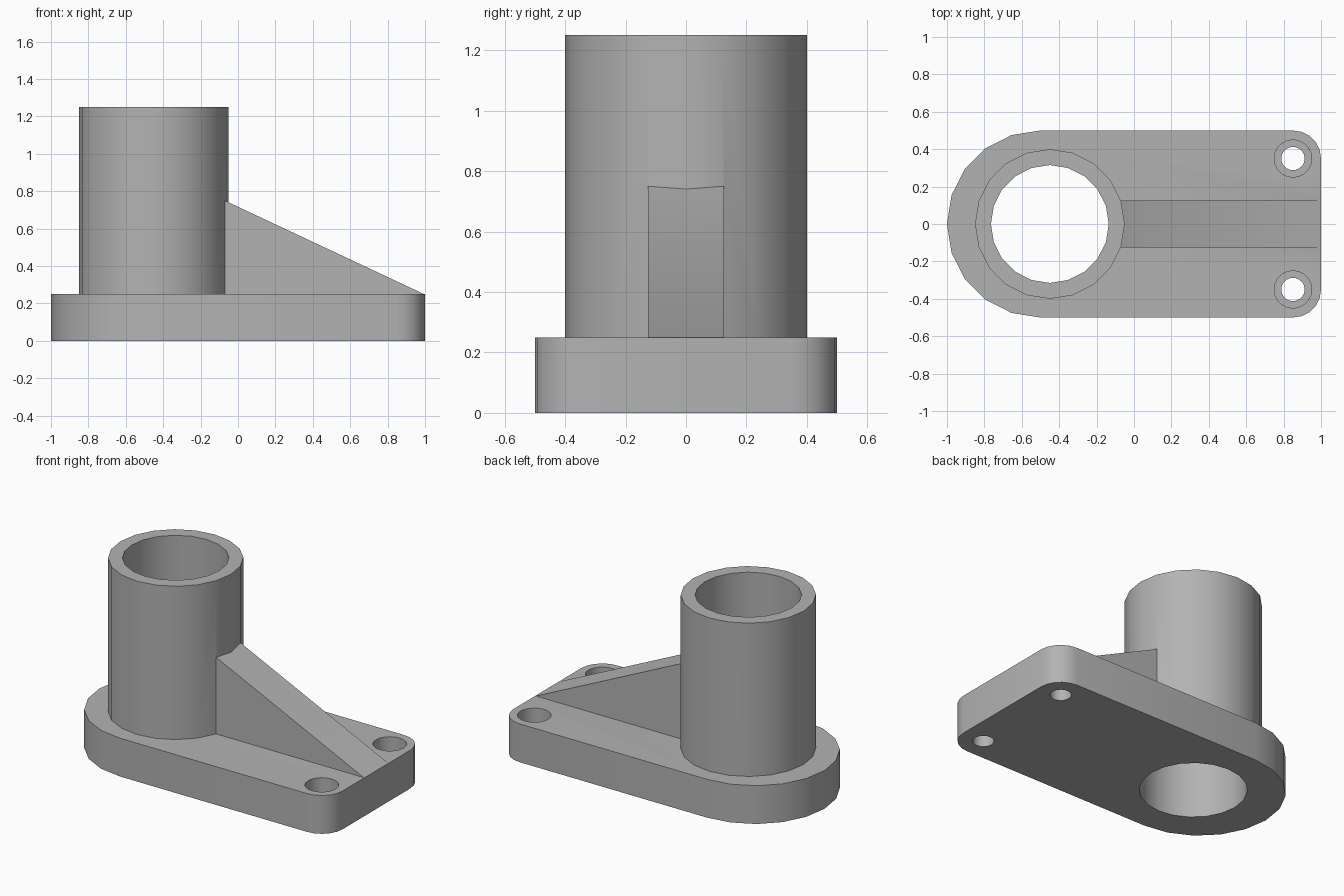
import bpy, bmesh
from math import cos, sin, radians
from mathutils import Vector

cube = bpy.data.objects.get("Cube")
if cube:
    bpy.data.objects.remove(cube, do_unlink=True)

grey = bpy.data.materials.new("mid grey")
grey.use_nodes = True
colour = (0.45, 0.45, 0.45, 1)
grey.diffuse_color = colour
grey.node_tree.nodes["Principled BSDF"].inputs["Base Color"].default_value = colour

STEP = 18  # degrees per facet on every round


def arc(cx, cy, r, start, end):
    return [(cx + r * cos(radians(a)), cy + r * sin(radians(a)))
            for a in range(start, end + 1, STEP)]


def prism(name, points, direction):
    """Closed solid swept from a ring of 3D points along a direction."""
    bm = bmesh.new()
    face = bm.faces.new([bm.verts.new(p) for p in points])
    swept = bmesh.ops.extrude_face_region(bm, geom=[face])["geom"]
    bmesh.ops.translate(bm, vec=Vector(direction),
                        verts=[v for v in swept if isinstance(v, bmesh.types.BMVert)])
    bmesh.ops.recalc_face_normals(bm, faces=bm.faces)
    mesh = bpy.data.meshes.new(name)
    bm.to_mesh(mesh)
    bm.free()
    mesh.materials.append(grey)
    obj = bpy.data.objects.new(name, mesh)
    bpy.context.collection.objects.link(obj)
    return obj


def upright(name, outline, z0, z1):
    return prism(name, [(x, y, z0) for x, y in outline], (0, 0, z1 - z0))


def cylinder(name, x, y, r, z0, z1):
    return upright(name, arc(x, y, r, 0, 360 - STEP), z0, z1)


def combine(target, tool, operation):
    mod = target.modifiers.new(tool.name, "BOOLEAN")
    mod.operation, mod.solver, mod.object = operation, "EXACT", tool
    bpy.context.view_layer.objects.active = target
    bpy.ops.object.modifier_apply(modifier=mod.name)
    bpy.data.objects.remove(tool, do_unlink=True)


# Base plate: half-round at one end, filleted corners at the other
outline = (arc(-0.5, 0, 0.5, 90, 270)
           + arc(0.85, -0.35, 0.15, 270, 360)
           + arc(0.85, 0.35, 0.15, 0, 90))
bracket = upright("bracket", outline, 0, 0.25)

# Upright tube body and sloping rib
combine(bracket, cylinder("tube", -0.45, 0, 0.4, 0.1, 1.25), "UNION")
slope = 0.5 / 1.065
rib = [(-0.3, 0.1), (0.9, 0.1), (0.995, 0.25), (-0.3, 0.25 + 1.295 * slope)]
combine(bracket, prism("rib", [(x, -0.125, z) for x, z in rib], (0, 0.25, 0)), "UNION")

# Bore through the tube, and counterbored screw holes
combine(bracket, cylinder("bore", -0.45, 0, 0.315, -0.1, 1.4), "DIFFERENCE")
for y in (-0.35, 0.35):
    combine(bracket, cylinder("screw_hole", 0.85, y, 0.0625, -0.1, 0.4), "DIFFERENCE")
    combine(bracket, cylinder("counterbore", 0.85, y, 0.1, 0.125, 0.4), "DIFFERENCE")

bpy.ops.object.select_all(action="DESELECT")
bracket.select_set(True)
bpy.context.view_layer.objects.active = bracket
bpy.ops.object.shade_smooth_by_angle(angle=radians(30))
